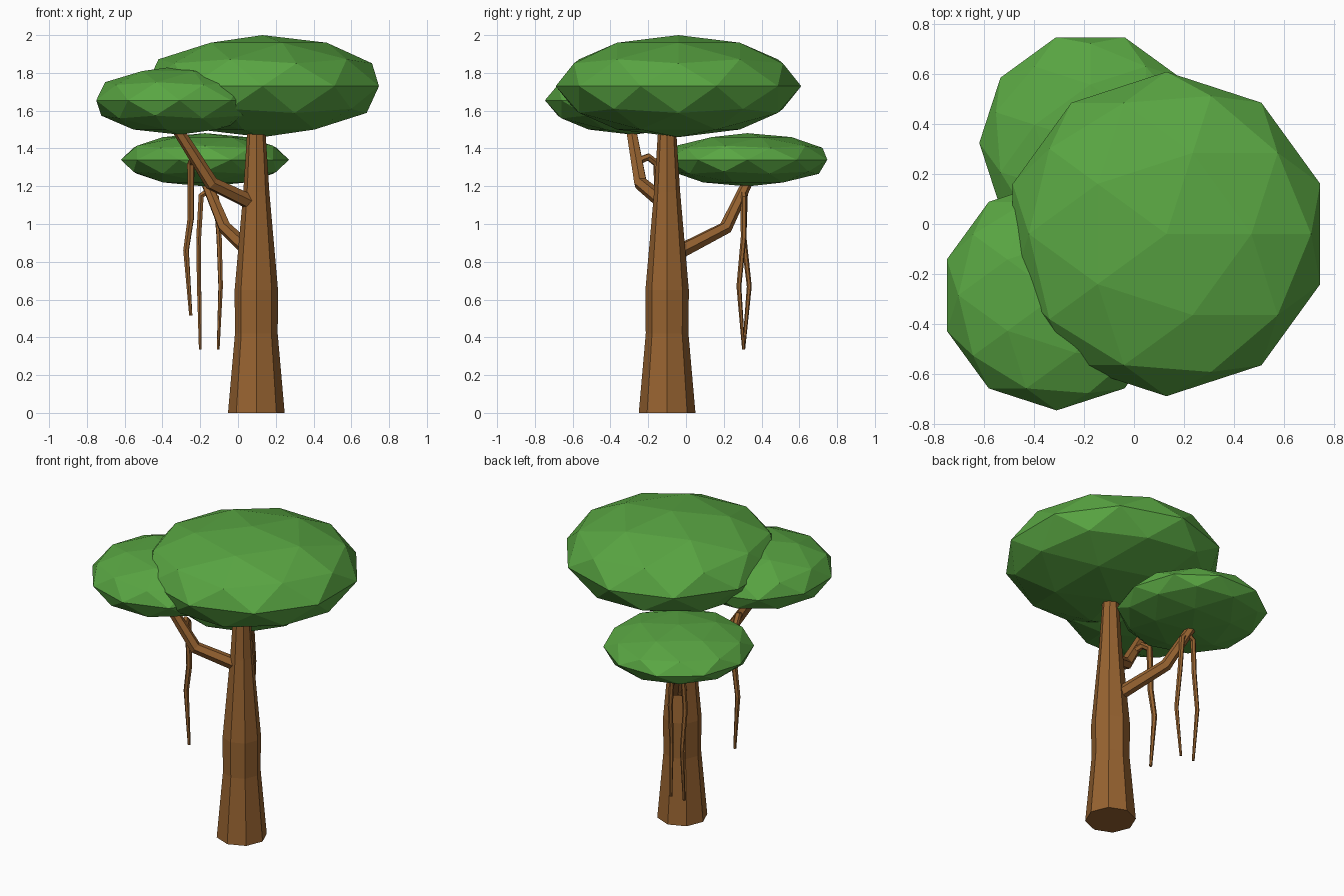
import bpy, bmesh, math

if "Cube" in bpy.data.objects:
    bpy.data.objects.remove(bpy.data.objects["Cube"])


def material(name, color):
    m = bpy.data.materials.new(name)
    m.diffuse_color = color
    m.use_nodes = True
    m.node_tree.nodes["Principled BSDF"].inputs["Base Color"].default_value = m.diffuse_color
    return m


LEAF = material("leaf_green", (0.10, 0.38, 0.055, 1))
BARK = material("bark_brown", (0.31, 0.125, 0.03, 1))


def crown(name, center, radii, turn=0):
    bpy.ops.mesh.primitive_ico_sphere_add(
        subdivisions=2, radius=1, location=center, rotation=(0, 0, math.radians(turn)))
    ob = bpy.context.object
    ob.name = name
    ob.scale = radii
    ob.data.materials.append(LEAF)


def limb(name, path):
    """Tapered six-sided tube; path points are (x, y, z, radius)."""
    cu = bpy.data.curves.new(name, 'CURVE')
    cu.dimensions = '3D'
    cu.bevel_depth = 1
    cu.bevel_resolution = 1
    cu.use_fill_caps = True
    sp = cu.splines.new('POLY')
    sp.use_smooth = False
    sp.points.add(len(path) - 1)
    for p, (x, y, z, r) in zip(sp.points, path):
        p.co = (x, y, z, 1)
        p.radius = r
    cu.materials.append(BARK)
    ob = bpy.data.objects.new(name, cu)
    bpy.context.collection.objects.link(ob)
    bpy.ops.object.select_all(action='DESELECT')
    ob.select_set(True)
    bpy.context.view_layer.objects.active = ob
    bpy.ops.object.convert(target='MESH')


# Trunk: stacked octagon rings
bm = bmesh.new()
rings = []
for z, r in [(0, 0.15), (0.42, 0.113), (0.65, 0.115), (1.17, 0.069), (1.62, 0.04)]:
    rings.append([bm.verts.new((0.097 + r * math.cos(k * math.pi / 4),
                                -0.10 + r * math.sin(k * math.pi / 4), z)) for k in range(8)])
for a, b in zip(rings, rings[1:]):
    for k in range(8):
        n = (k + 1) % 8
        bm.faces.new((a[k], a[n], b[n], b[k]))
bm.faces.new(rings[0][::-1])
bm.faces.new(rings[-1])
me = bpy.data.meshes.new("trunk")
bm.to_mesh(me)
bm.free()
me.materials.append(BARK)
bpy.context.collection.objects.link(bpy.data.objects.new("trunk", me))

# Branches
limb("front_branch", [(0.10, -0.10, 1.10, 0.042), (-0.14, -0.24, 1.215, 0.038),
                      (-0.32, -0.29, 1.50, 0.03)])
limb("back_branch", [(0.10, -0.10, 0.82, 0.042), (-0.07, 0.21, 0.98, 0.036),
                     (-0.17, 0.325, 1.22, 0.028)])

# Hanging vines
limb("front_vine", [(-0.21, -0.26, 1.33, 0.022), (-0.235, -0.20, 1.355, 0.021),
                    (-0.25, -0.155, 1.32, 0.02), (-0.25, -0.145, 1.03, 0.018),
                    (-0.275, -0.14, 0.86, 0.016), (-0.25, -0.145, 0.515, 0.009)])
limb("back_vine_left", [(-0.15, 0.31, 1.18, 0.018), (-0.195, 0.31, 1.15, 0.017),
                        (-0.208, 0.305, 0.93, 0.015), (-0.206, 0.335, 0.67, 0.013),
                        (-0.20, 0.305, 0.335, 0.008)])
limb("back_vine_right", [(-0.15, 0.30, 1.18, 0.018), (-0.115, 0.305, 1.14, 0.017),
                         (-0.10, 0.305, 0.93, 0.015), (-0.092, 0.28, 0.67, 0.013),
                         (-0.105, 0.305, 0.335, 0.008)])

# Leaf crowns
crown("main_crown", (0.13, -0.04, 1.73), (0.648, 0.65, 0.27))
crown("front_crown", (-0.31, -0.285, 1.655), (0.463, 0.462, 0.182))
crown("back_crown", (-0.175, 0.325, 1.34), (0.445, 0.445, 0.141), 90)
